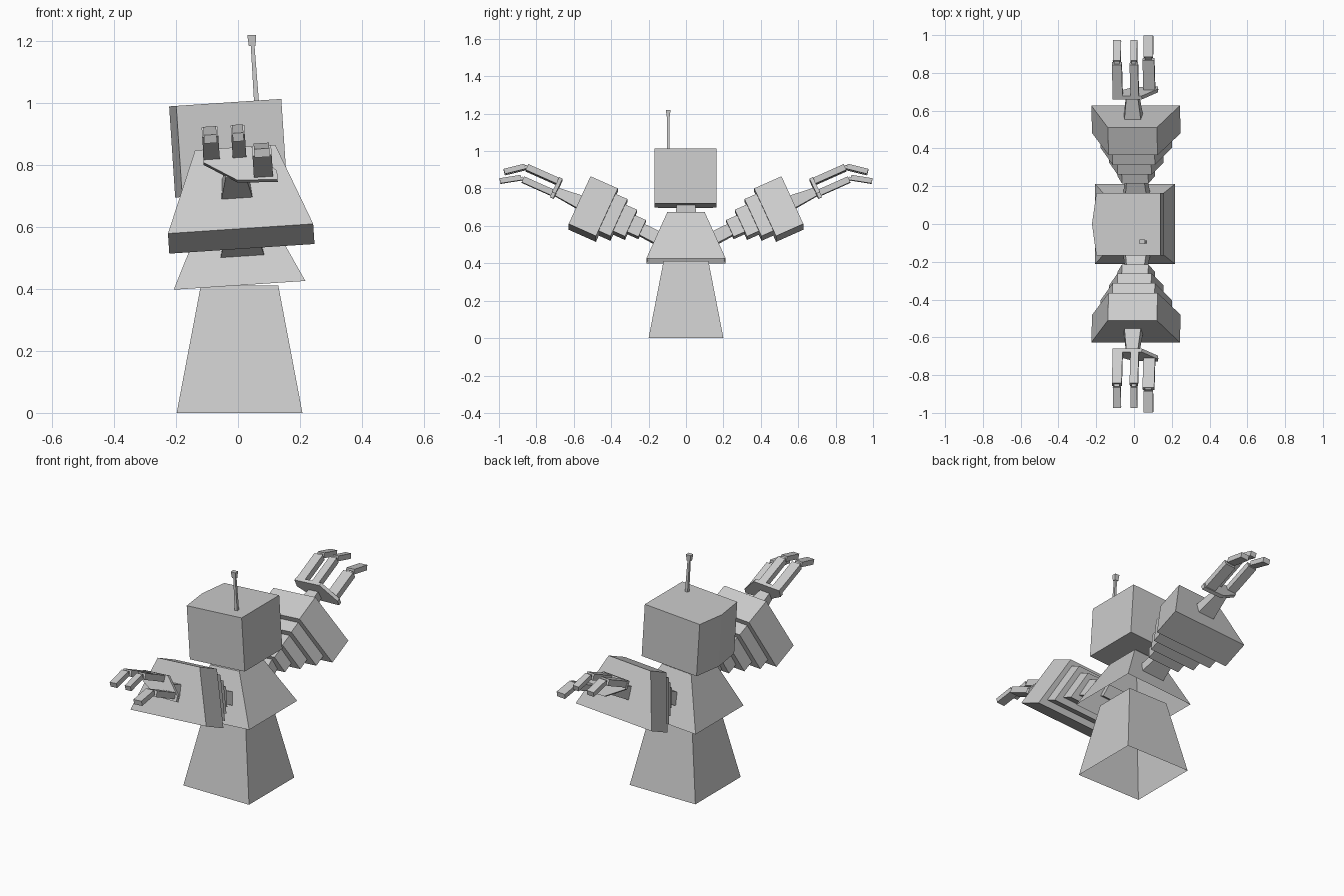
import bpy, bmesh, math
from mathutils import Matrix, Vector

if "Cube" in bpy.data.objects:
    bpy.data.objects.remove(bpy.data.objects["Cube"])

grey = bpy.data.materials.new("light grey")
grey.diffuse_color = (0.6, 0.6, 0.6, 1)
grey.use_nodes = True
grey.node_tree.nodes["Principled BSDF"].inputs["Base Color"].default_value = grey.diffuse_color
TILT = math.radians(-3.8)          # lean of the whole upper body
CA, SA = math.cos(math.radians(24)), math.sin(math.radians(24))


def loft(name, rings, bottom=True, top=True, pivot=None, side=1):
    """Skin rings of points; optionally lean about a pivot and mirror in y."""
    bm = bmesh.new()
    vs = [[bm.verts.new(p) for p in ring] for ring in rings]
    n = len(vs[0])
    for a, b in zip(vs, vs[1:]):
        for i in range(n):
            j = (i + 1) % n
            bm.faces.new((a[i], a[j], b[j], b[i]))
    if bottom:
        bm.faces.new(vs[0][::-1])
    if top:
        bm.faces.new(vs[-1])
    if pivot:
        bmesh.ops.rotate(bm, verts=bm.verts, cent=pivot, matrix=Matrix.Rotation(TILT, 3, 'Y'))
    if side < 0:
        bmesh.ops.scale(bm, verts=bm.verts, vec=(1, -1, 1))
    bmesh.ops.recalc_face_normals(bm, faces=bm.faces)
    me = bpy.data.meshes.new(name)
    bm.to_mesh(me)
    bm.free()
    me.materials.append(grey)
    ob = bpy.data.objects.new(name, me)
    bpy.context.collection.objects.link(ob)
    return ob


def rect(cx, cy, hx, hy, z):
    return [(cx - hx, cy - hy, z), (cx + hx, cy - hy, z), (cx + hx, cy + hy, z), (cx - hx, cy + hy, z)]


def arm_pt(x, s, t):
    """x across, s along the raised arm, t upward across it."""
    return (x, CA * s - SA * t, SA * s + CA * t)


def arm_ring(s, t0, t1, hb, ht, cx=0):
    return [arm_pt(cx - hb, s, t0), arm_pt(cx + hb, s, t0), arm_pt(cx + ht, s, t1), arm_pt(cx - ht, s, t1)]


def bar(name, x, p, q, hx, h, side):
    """Square bar between two (y, z) points."""
    d = (Vector(q) - Vector(p)).normalized()
    rings = []
    for y, z in (p, q):
        lo, hi = (y + d.y * h, z - d.x * h), (y - d.y * h, z + d.x * h)
        rings.append([(x - hx, *lo), (x + hx, *lo), (x + hx, *hi), (x - hx, *hi)])
    loft(name, rings, pivot=ARM_PIVOT, side=side)


# Body: open skirt, leaning torso and neck
loft("lower_body", [rect(0.005, 0, 0.203, 0.2, 0), rect(0.005, 0, 0.125, 0.12, 0.412)], bottom=False)
loft("torso", [rect(0.005, 0, 0.213, 0.212, 0.412), rect(0.005, 0, 0.09, 0.1, 0.668)],
     bottom=False, pivot=(0.005, 0, 0.412))
loft("neck", [rect(-0.012, 0, 0.05, 0.055, 0.64), rect(-0.015, 0, 0.05, 0.05, 0.73)])

# Head: box with a ridged face on the -x side
head = [(-0.19, -0.168), (0.15, -0.168), (0.15, 0.164), (-0.19, 0.164), (-0.213, 0)]
loft("head", [[(x, y, z) for x, y in head] for z in (0.708, 1.003)], pivot=(-0.02, 0, 0.855))

# Antenna
loft("antenna_rod", [rect(0.06, -0.095, 0.008, 0.008, 1.0), rect(0.047, -0.095, 0.006, 0.006, 1.19)])
loft("antenna_tip", [rect(0.046, -0.095, 0.011, 0.009, 1.185), rect(0.044, -0.095, 0.014, 0.012, 1.22)])

# Arms, one per side
ARM_PIVOT = (0, 0, 0.72)
SLABS = [  # s start, s end, t bottom, t top, half width bottom, half width top
    (0.655, 0.815, 0.288, 0.575, 0.235, 0.13),
    (0.585, 0.655, 0.322, 0.545, 0.19, 0.112),
    (0.515, 0.585, 0.355, 0.515, 0.145, 0.09),
    (0.450, 0.515, 0.385, 0.485, 0.10, 0.07),
]
PALM = [(-0.105, 0.462), (0.0, 0.392), (0.13, 0.385), (0.13, 0.415), (0.05, 0.508), (-0.105, 0.508)]
FINGERS = [  # x, half width, base, knuckle, tip start, tip end
    (-0.078, 0.026, (0.675, 0.835), (0.85, 0.913), (0.862, 0.917), (0.972, 0.89)),
    (0.012, 0.022, (0.675, 0.835), (0.85, 0.913), (0.862, 0.917), (0.972, 0.89)),
    (0.085, 0.031, (0.70, 0.765), (0.872, 0.842), (0.882, 0.852), (0.995, 0.834)),
]
for side, tag in ((1, "back"), (-1, "front")):
    for i, (s0, s1, t0, t1, hb, ht) in enumerate(SLABS):
        loft(f"{tag}_arm_slab_{i + 1}", [arm_ring(s, t0, t1, hb, ht) for s in (s0, s1)],
             pivot=ARM_PIVOT, side=side)
    loft(f"{tag}_upper_arm", [arm_ring(0.33, 0.39, 0.46, 0.075, 0.06), arm_ring(0.47, 0.40, 0.465, 0.055, 0.045)],
         pivot=ARM_PIVOT, side=side)
    loft(f"{tag}_forearm", [arm_ring(0.80, 0.395, 0.47, 0.052, 0.045, -0.005),
                            arm_ring(0.955, 0.41, 0.455, 0.032, 0.028, -0.005)],
         pivot=ARM_PIVOT, side=side)
    loft(f"{tag}_palm", [[arm_pt(x, s, t) for x, t in PALM] for s in (0.948, 0.968)],
         pivot=ARM_PIVOT, side=side)
    for i, (x, hx, base, knuckle, t0, t1) in enumerate(FINGERS):
        bar(f"{tag}_finger_{i + 1}", x, base, knuckle, hx, 0.017, side)
        bar(f"{tag}_knuckle_{i + 1}", x, knuckle, t0, hx * 0.55, 0.009, side)
        bar(f"{tag}_fingertip_{i + 1}", x, t0, t1, hx * 0.8, 0.014, side)
